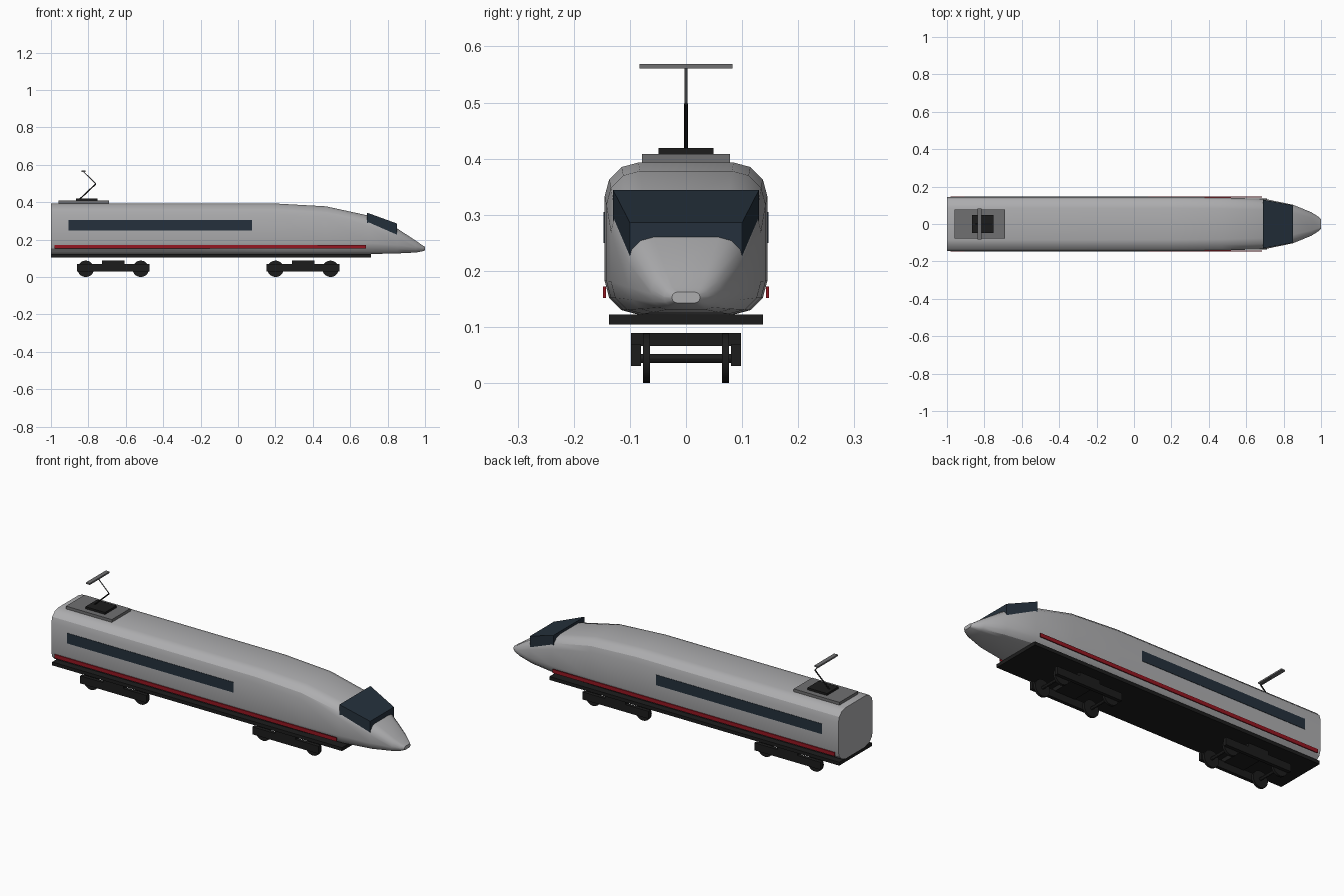
import bpy, bmesh, math
from mathutils import Vector

if "Cube" in bpy.data.objects:
    bpy.data.objects.remove(bpy.data.objects["Cube"])


def material(name, rgb):
    m = bpy.data.materials.new(name)
    m.diffuse_color = (*rgb, 1)
    m.use_nodes = True
    m.node_tree.nodes["Principled BSDF"].inputs["Base Color"].default_value = m.diffuse_color
    return m


BLACK = material("black", (0.012, 0.012, 0.012))
GLASS = material("dark_glass", (0.018, 0.03, 0.045))
RED = material("red", (0.3, 0.008, 0.015))
STEEL = material("steel", (0.16, 0.16, 0.165))
SILVER = material("silver", (0.42, 0.42, 0.43))


def loft(name, rings, mat):
    """Skin closed rings of equal point count and cap both ends."""
    bm = bmesh.new()
    rows = [[bm.verts.new(p) for p in ring] for ring in rings]
    n = len(rows[0])
    for a, b in zip(rows, rows[1:]):
        for i in range(n):
            j = (i + 1) % n
            bm.faces.new((a[i], a[j], b[j], b[i]))
    bm.faces.new(rows[0])
    bm.faces.new(rows[-1])
    bmesh.ops.recalc_face_normals(bm, faces=bm.faces)
    mesh = bpy.data.meshes.new(name)
    bm.to_mesh(mesh)
    bm.free()
    ob = bpy.data.objects.new(name, mesh)
    bpy.context.collection.objects.link(ob)
    mesh.materials.append(mat)
    return ob


def smooth(ob, angle=30):
    bpy.ops.object.select_all(action='DESELECT')
    ob.select_set(True)
    bpy.context.view_layer.objects.active = ob
    bpy.ops.object.shade_smooth_by_angle(angle=math.radians(angle))


def rect(x, hw, z0, z1):
    return [(x, -hw, z0), (x, hw, z0), (x, hw, z1), (x, -hw, z1)]


def box(name, x, y, z, mat):
    ring = lambda px: [(px, y[0], z[0]), (px, y[1], z[0]), (px, y[1], z[1]), (px, y[0], z[1])]
    return loft(name, [ring(x[0]), ring(x[1])], mat)


def rod(name, a, b, radius, mat, sides=16):
    a, b = Vector(a), Vector(b)
    d = b - a
    bpy.ops.mesh.primitive_cylinder_add(vertices=sides, radius=radius, depth=d.length, location=(a + b) / 2)
    ob = bpy.context.object
    ob.name = name
    ob.rotation_euler = d.to_track_quat('Z', 'Y').to_euler()
    ob.data.materials.append(mat)
    smooth(ob)
    return ob


def rounded(x, hw, z0, z1, r, steps=3):
    """Rounded rectangle cross-section at x."""
    pts = []
    corners = ((hw - r, z1 - r), (r - hw, z1 - r), (r - hw, z0 + r), (hw - r, z0 + r))
    for k, (cy, cz) in enumerate(corners):
        for i in range(steps + 1):
            t = math.pi / 2 * (k + i / steps)
            pts.append((x, cy + r * math.cos(t), cz + r * math.sin(t)))
    return pts


# car body with tapered nose: x, half width, bottom, top, corner radius
sections = [(-1, .145, .122, .393, .06), (.2, .145, .122, .393, .06), (.47, .142, .122, .378, .06),
            (.70, .134, .123, .328, .058), (.85, .103, .126, .26, .045),
            (.95, .062, .131, .195, .028), (.985, .039, .137, .17, .0155), (1, .025, .143, .162, .009)]
smooth(loft("body", [rounded(*s) for s in sections], SILVER))

# windscreen and underframe
loft("windscreen", [rect(.69, .13, .273, .344), rect(.85, .10, .217, .286)], GLASS)
box("underframe", (-1, .71), (-.137, .137), (.104, .122), BLACK)

# side windows and stripes
for s, side in ((-1, "right"), (1, "left")):
    box(f"window_{side}", (-.905, .075), sorted((s * .141, s * .147)), (.25, .305), GLASS)
    box(f"stripe_{side}", (-.98, .685), sorted((s * .143, s * .148)), (.152, .172), RED)

# bogies
for cx, end in ((-.667, "rear"), (.348, "front")):
    box(f"{end}_bolster", (cx - .06, cx + .06), (-.098, .098), (.066, .089), BLACK)
    for s in (-1, 1):
        box(f"{end}_bogie_side", (cx - .195, cx + .195), sorted((s * .08, s * .098)), (.03, .07), BLACK)
    for dx in (-.147, .147):
        x = cx + dx
        rod(f"{end}_axle", (x, -.08, .044), (x, .08, .044), .008, BLACK, 12)
        for s in (-1, 1):
            rod(f"{end}_wheel", (x, s * .064, .044), (x, s * .077, .044), .044, BLACK, 20)

# pantograph on the roof
box("roof_plate", (-.96, -.69), (-.078, .078), (.388, .408), STEEL)
box("pantograph_base", (-.866, -.75), (-.049, .049), (.406, .419), BLACK)
rod("pantograph_lower_arm", (-.848, 0, .415), (-.76, 0, .498), .0035, BLACK, 8)
rod("pantograph_upper_arm", (-.76, 0, .498), (-.826, 0, .563), .0025, STEEL, 8)
box("pantograph_head", (-.838, -.816), (-.083, .083), (.561, .569), STEEL)
